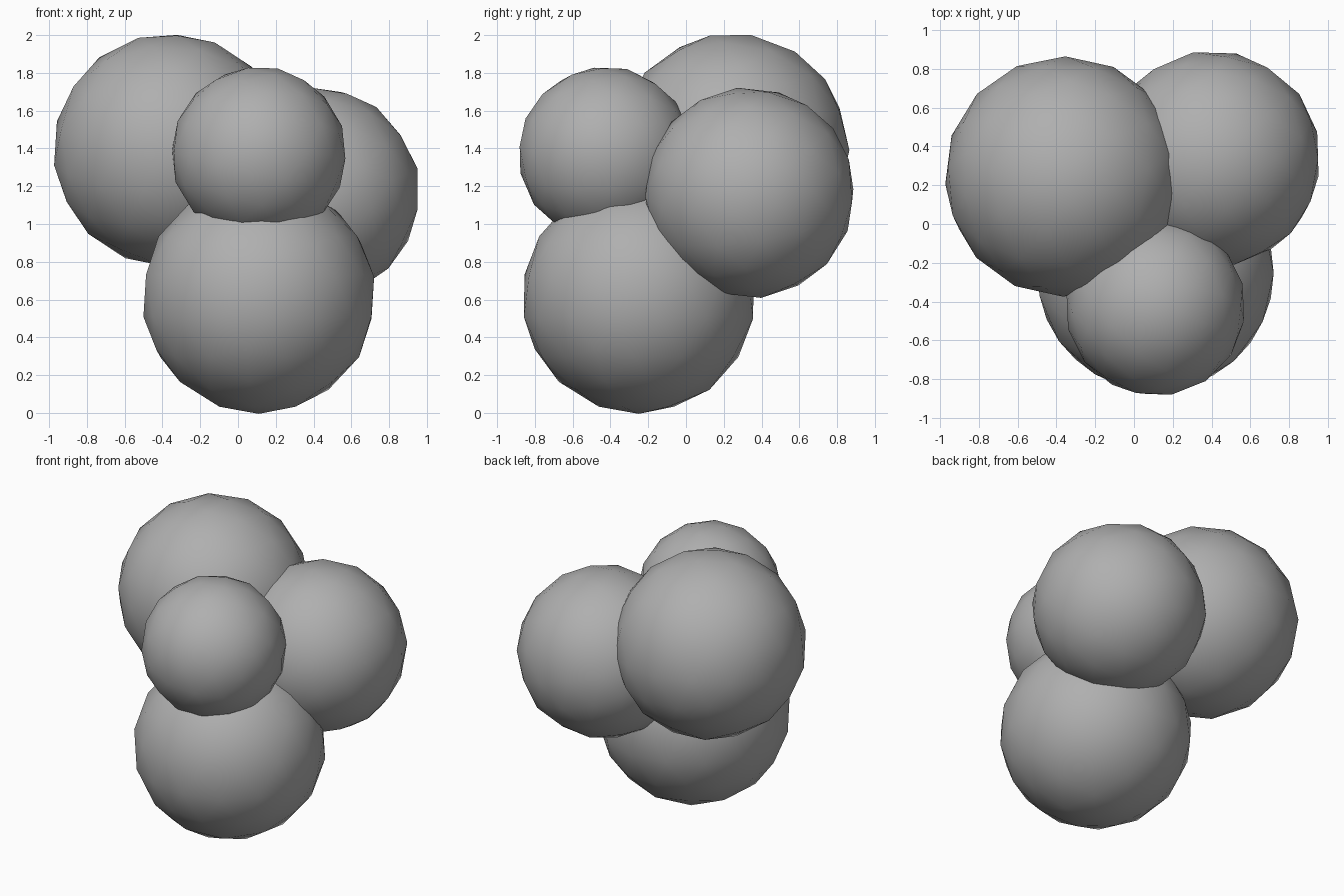
import bpy
import bmesh
from mathutils import Euler, Matrix, Vector

cube = bpy.data.objects.get("Cube")
if cube:
    bpy.data.objects.remove(cube, do_unlink=True)

# Single grey for the whole cluster
grey = bpy.data.materials.new("mid_grey")
grey.use_nodes = True
colour = (0.43, 0.43, 0.43, 1.0)
grey.diffuse_color = colour
grey.node_tree.nodes["Principled BSDF"].inputs["Base Color"].default_value = colour


def ball(name, centre, radius, turn):
    """Coarse faceted ball with smooth shading."""
    bm = bmesh.new()
    bmesh.ops.create_icosphere(bm, subdivisions=1, radius=1.0)
    bmesh.ops.subdivide_edges(bm, edges=bm.edges[:], cuts=2, use_grid_fill=True)
    for v in bm.verts:
        v.co = v.co.normalized() * radius
    bmesh.ops.recalc_face_normals(bm, faces=bm.faces[:])
    placement = Matrix.Translation(Vector(centre)) @ Euler(turn).to_matrix().to_4x4()
    bm.transform(placement)
    for f in bm.faces:
        f.smooth = True
    mesh = bpy.data.meshes.new(name)
    bm.to_mesh(mesh)
    bm.free()
    mesh.materials.append(grey)
    obj = bpy.data.objects.new(name, mesh)
    bpy.context.collection.objects.link(obj)
    return obj


# Four overlapping balls: name, centre, radius, rotation
ball("bottom_ball", (0.11, -0.25, 0.615), 0.62, (0.0, 0.0, 0.2))
ball("large_upper_ball", (-0.36, 0.245, 1.39), 0.62, (0.2, 0.0, 0.3))
ball("side_ball", (0.405, 0.335, 1.165), 0.56, (0.3, 0.2, 0.5))
ball("small_front_ball", (0.11, -0.425, 1.37), 0.465, (0.2, 0.1, 0.9))
